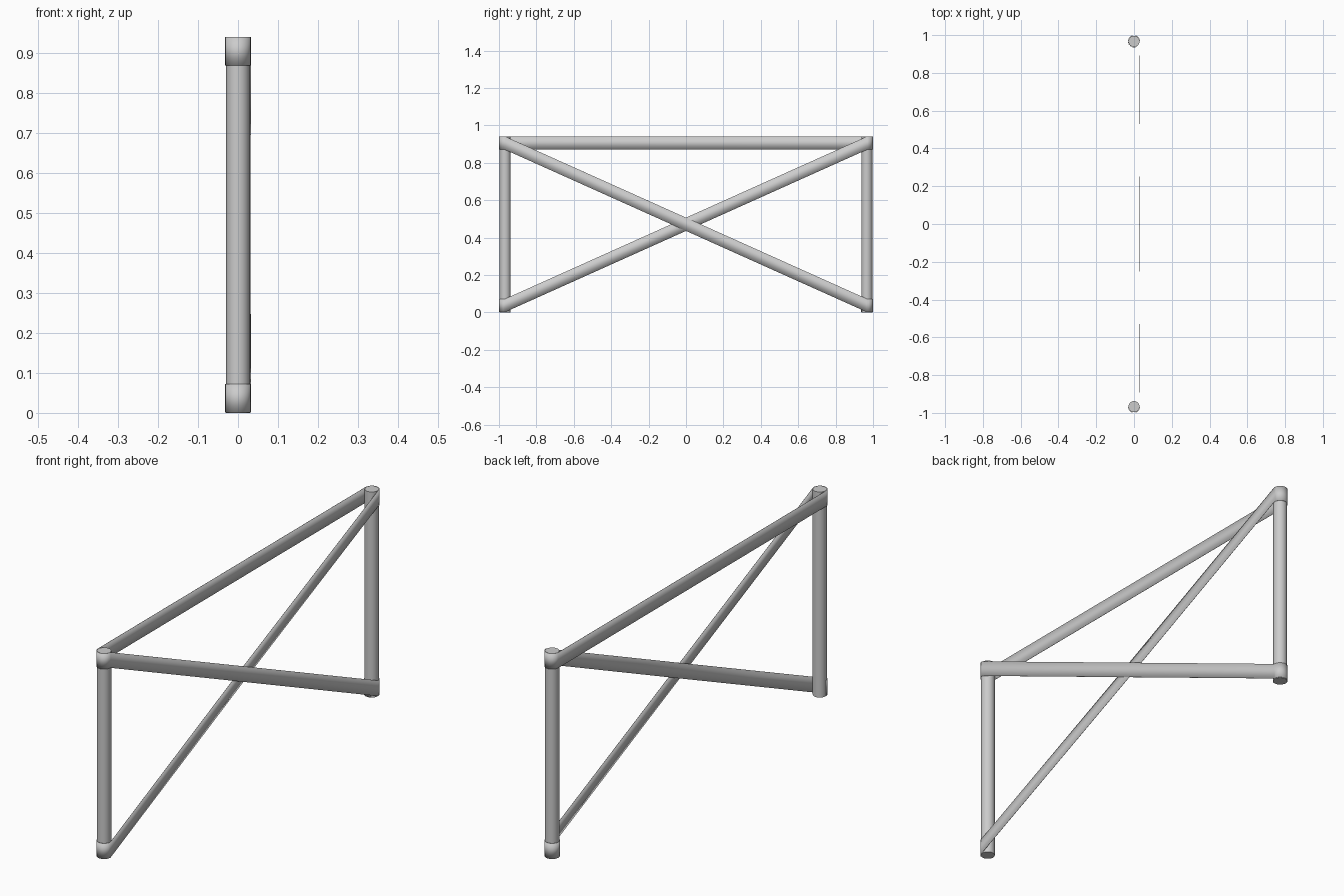
import bpy
from math import sin, cos, radians

cube = bpy.data.objects.get("Cube")
if cube:
    bpy.data.objects.remove(cube)

POST_Y, POST_R, HEIGHT = 0.967, 0.0295, 0.94
TAPE_R, TAPE_HALF = 0.0315, 0.0355
TOP_Z, LOW_Z = 0.905, 0.037

grey = bpy.data.materials.new("light_grey")
grey.use_nodes = True
grey.diffuse_color = (0.6, 0.6, 0.6, 1)
grey.node_tree.nodes["Principled BSDF"].inputs["Base Color"].default_value = (0.6, 0.6, 0.6, 1)


def finish(obj, name):
    obj.name = name
    obj.data.materials.clear()
    obj.data.materials.append(grey)
    bpy.ops.object.select_all(action="DESELECT")
    obj.select_set(True)
    bpy.context.view_layer.objects.active = obj
    bpy.ops.object.shade_smooth_by_angle(angle=radians(35))


# Two upright round posts
for name, side in (("front_post", -1), ("back_post", 1)):
    bpy.ops.mesh.primitive_cylinder_add(vertices=32, radius=POST_R, depth=HEIGHT,
                                        location=(0, side * POST_Y, HEIGHT / 2))
    finish(bpy.context.object, name)


def wrap(side, z, start, end):
    """Centre line of the tape passing around one post."""
    steps = abs(end - start) // 15
    angles = [radians(start + (end - start) * i / steps) for i in range(steps + 1)]
    return [(TAPE_R * cos(a), side * POST_Y + TAPE_R * sin(a), z) for a in angles]


# One continuous tape: low back, up to top front, along the top, down to low front
path = wrap(1, LOW_Z, 300, 0)
path += wrap(-1, TOP_Z, 0, -180)
path += wrap(1, TOP_Z, 180, 0)
path.append((TAPE_R - 0.004, 0, (TOP_Z + LOW_Z) / 2))  # passes behind the other diagonal
path += wrap(-1, LOW_Z, 0, -180)

verts = [(x, y, z + s * TAPE_HALF) for x, y, z in path for s in (-1, 1)]
faces = [(2 * i, 2 * i + 1, 2 * i + 3, 2 * i + 2) for i in range(len(path) - 1)]
mesh = bpy.data.meshes.new("barrier_tape")
mesh.from_pydata(verts, [], faces)
tape = bpy.data.objects.new("barrier_tape", mesh)
bpy.context.collection.objects.link(tape)
finish(tape, "barrier_tape")
thick = tape.modifiers.new("tape_thickness", "SOLIDIFY")
thick.thickness = 0.0015
thick.offset = 0
